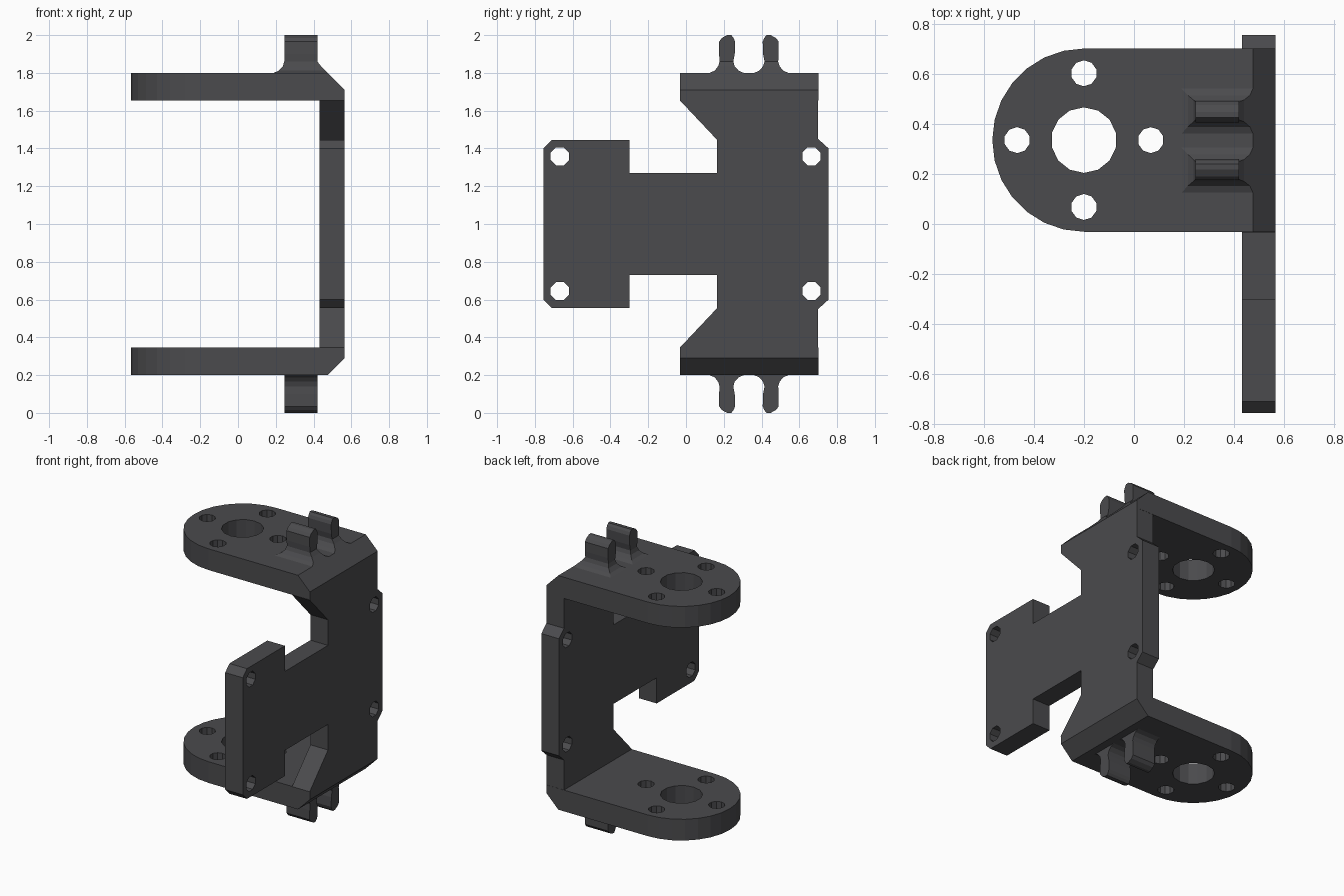
import bpy, bmesh
from math import cos, sin, pi
from mathutils import Matrix, Vector

if "Cube" in bpy.data.objects:
    bpy.data.objects.remove(bpy.data.objects["Cube"])

dark = bpy.data.materials.new("dark_plastic")
dark.diffuse_color = (0.07, 0.07, 0.075, 1)
dark.use_nodes = True
dark.node_tree.nodes["Principled BSDF"].inputs["Base Color"].default_value = dark.diffuse_color


def circle(cx, cy, r, n):
    return [(cx + r * cos(2 * pi * (i + 0.5) / n), cy + r * sin(2 * pi * (i + 0.5) / n))
            for i in range(n)]


def finish(bm, name):
    bmesh.ops.remove_doubles(bm, verts=bm.verts, dist=1e-5)
    bmesh.ops.recalc_face_normals(bm, faces=bm.faces)
    mesh = bpy.data.meshes.new(name)
    bm.to_mesh(mesh)
    bm.free()
    mesh.materials.append(dark)
    for p in mesh.polygons:
        p.use_smooth = False
    obj = bpy.data.objects.new(name, mesh)
    bpy.context.collection.objects.link(obj)
    return obj


def plate_bmesh(loops, depth):
    """Extrude a flat outline with holes, centred on local z."""
    cu = bpy.data.curves.new("outline", 'CURVE')
    cu.dimensions = '2D'
    cu.fill_mode = 'BOTH'
    cu.extrude = depth / 2
    for pts in loops:
        sp = cu.splines.new('POLY')
        sp.points.add(len(pts) - 1)
        for p, (x, y) in zip(sp.points, pts):
            p.co = (x, y, 0, 1)
        sp.use_cyclic_u = True
    tmp = bpy.data.objects.new("outline", cu)
    bpy.context.collection.objects.link(tmp)
    bpy.context.view_layer.update()
    mesh = bpy.data.meshes.new_from_object(
        tmp.evaluated_get(bpy.context.evaluated_depsgraph_get()))
    bm = bmesh.new()
    bm.from_mesh(mesh)
    bpy.data.objects.remove(tmp)
    bpy.data.meshes.remove(mesh)
    bmesh.ops.remove_doubles(bm, verts=bm.verts, dist=1e-5)
    return bm


# mirror about the mid height z = 1
FLIP = Matrix.Translation((0, 0, 2)) @ Matrix.Diagonal((1, 1, -1, 1))

# Back plate: upper half outline in (y, z), mirrored for the lower half
upper = [(0.755, 1.40), (0.70, 1.45), (0.70, 1.655), (-0.033, 1.655), (0.165, 1.445),
         (0.165, 1.27), (-0.30, 1.27), (-0.30, 1.445), (-0.71, 1.445), (-0.755, 1.40)]
outline = upper + [(y, 2 - z) for y, z in reversed(upper)]
screw_holes = [circle(y, z, 0.052, 8) for y in (-0.668, 0.664) for z in (0.645, 1.358)]
bm = plate_bmesh([outline] + screw_holes, 0.133)
bm.transform(Matrix(((0, 0, 1, 0.4985), (1, 0, 0, 0), (0, 1, 0, 0), (0, 0, 0, 1))))
finish(bm, "back_plate")

# Arms: rounded tongue with a horn hole, four screw holes and a chamfered corner
CX, CY, R = -0.2, 0.335, 0.366
tongue = [(0.565, CY - R), (0.565, CY + R)]
tongue += [(CX + R * cos(a), CY + R * sin(a))
           for a in (pi / 2 + pi * i / 14 for i in range(15))]
arm_holes = [circle(CX, CY, 0.131, 14)]
arm_holes += [circle(CX + dx, CY + dy, 0.052, 10)
              for dx, dy in ((0.267, 0), (-0.267, 0), (0, 0.267), (0, -0.267))]

# Prong sections: z, y range, flare on x sides
sections = [(1.78, 0.125, 0.305, 0.055), (1.80, 0.125, 0.305, 0.055),
            (1.812, 0.152, 0.278, 0.03), (1.835, 0.17, 0.258, 0.008),
            (1.86, 0.178, 0.25, 0), (1.90, 0.175, 0.258, 0), (1.965, 0.175, 0.26, 0),
            (1.985, 0.19, 0.252, 0), (2.0, 0.218, 0.24, 0)]


def prong(name, mirror_y, below):
    bm = bmesh.new()
    rings = []
    for z, y0, y1, f in sections:
        fx = 0 if below else f
        # the back flare follows the chamfer slope
        back = 0 if below else max(0, min(0.055, 1.855 - z))
        rings.append([bm.verts.new(c) for c in (
            (0.245 - fx, y0, z), (0.42 + back, y0, z),
            (0.42 + back, y1, z), (0.245 - fx, y1, z))])
    for a, b in zip(rings, rings[1:]):
        for i in range(4):
            j = (i + 1) % 4
            bm.faces.new((a[i], a[j], b[j], b[i]))
    bm.faces.new(rings[0])
    bm.faces.new(rings[-1])
    if mirror_y:
        bm.transform(Matrix.Translation((0, 0.666, 0)) @ Matrix.Diagonal((1, -1, 1, 1)))
    if below:
        bm.transform(FLIP)
    finish(bm, name)


for side in ("upper", "lower"):
    below = side == "lower"
    bm = plate_bmesh([tongue] + arm_holes, 0.145)
    bm.transform(Matrix.Translation((0, 0, 1.7275)))
    bmesh.ops.bisect_plane(bm, geom=bm.verts[:] + bm.edges[:] + bm.faces[:],
                           plane_co=Vector((0.475, 0, 1.80)),
                           plane_no=Vector((0.09, 0, 0.09)), clear_outer=True)
    bmesh.ops.holes_fill(bm, edges=[e for e in bm.edges if e.is_boundary], sides=0)
    if below:
        bm.transform(FLIP)
    finish(bm, side + "_arm")
    prong(side + "_prong_front", False, below)
    prong(side + "_prong_rear", True, below)
